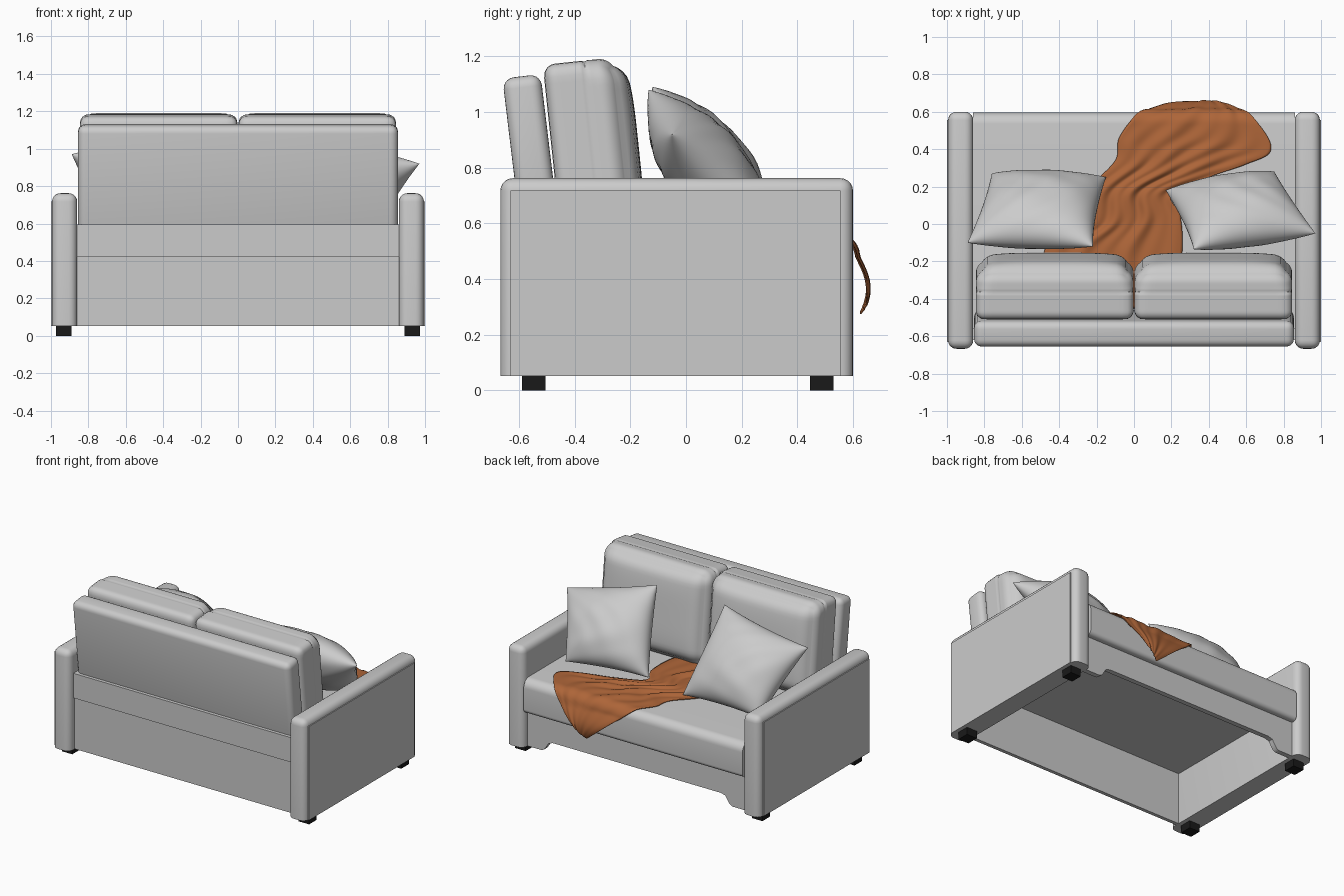
import bpy, bmesh, math
from mathutils import Vector, Matrix

if "Cube" in bpy.data.objects:
    bpy.data.objects.remove(bpy.data.objects["Cube"])


def finish(name, bm, mat=None, angle=40):
    bmesh.ops.recalc_face_normals(bm, faces=bm.faces)
    me = bpy.data.meshes.new(name)
    bm.to_mesh(me)
    bm.free()
    me.shade_smooth()
    me.set_sharp_from_angle(angle=math.radians(angle))
    ob = bpy.data.objects.new(name, me)
    bpy.context.collection.objects.link(ob)
    if mat:
        me.materials.append(mat)
    return ob


def material(name, col):
    m = bpy.data.materials.new(name)
    m.diffuse_color = col
    m.use_nodes = True
    m.node_tree.nodes["Principled BSDF"].inputs["Base Color"].default_value = m.diffuse_color
    return m


def box(name, lo, hi, bevel=0, keep_bottom=False, tilt=0, mat=None):
    lo, hi = Vector(lo), Vector(hi)
    bm = bmesh.new()
    bmesh.ops.create_cube(bm, size=1)
    bmesh.ops.scale(bm, vec=hi - lo, verts=bm.verts)
    if bevel:
        edges = [e for e in bm.edges
                 if not (keep_bottom and all(v.co.z < 0 for v in e.verts))]
        bmesh.ops.bevel(bm, geom=edges, offset=bevel, segments=5, profile=0.5, affect='EDGES')
    bmesh.ops.rotate(bm, matrix=Matrix.Rotation(tilt, 3, 'X'), verts=bm.verts)
    bmesh.ops.translate(bm, vec=(lo + hi) / 2, verts=bm.verts)
    return finish(name, bm, mat)


def extrude(name, pts, vec):
    bm = bmesh.new()
    f = bm.faces.new([bm.verts.new(p) for p in pts])
    r = bmesh.ops.extrude_face_region(bm, geom=[f])
    bmesh.ops.translate(bm, vec=vec, verts=[v for v in r['geom'] if isinstance(v, bmesh.types.BMVert)])
    return finish(name, bm)


def arc(cx, cy, r, a0, a1, n=7):
    return [(cx + r * math.cos(math.radians(a0 + (a1 - a0) * i / n)),
             cy + r * math.sin(math.radians(a0 + (a1 - a0) * i / n))) for i in range(n + 1)]


def cushion(name, centre, size, tilt, puff):
    # rounded box on a fine grid: puffed, softer front and a seam groove round the middle
    bm = bmesh.new()
    bmesh.ops.create_cube(bm, size=1)
    bmesh.ops.subdivide_edges(bm, edges=bm.edges[:], cuts=27, use_grid_fill=True)
    half = Vector(size) / 2
    for v in bm.verts:
        n = v.co * 2
        p = Vector([n[i] * half[i] for i in range(3)])
        rad = 0.045 + 0.055 * max(0, n.y) ** 0.5
        core = Vector([max(-half[i] + rad, min(half[i] - rad, p[i])) for i in range(3)])
        if (p - core).length > 1e-6:
            p = core + (p - core).normalized() * rad
        if n.y > 0:
            p.y += puff * n.y * (1 - n.x ** 4) * (1 - n.z ** 4)
        if abs(n.y - 0.1) < 0.04:
            p.x *= 0.99
            p.z *= 0.988
        v.co = p
    bmesh.ops.rotate(bm, matrix=Matrix.Rotation(tilt, 3, 'X'), verts=bm.verts)
    bmesh.ops.translate(bm, vec=centre, verts=bm.verts)
    return finish(name, bm, angle=60)


def pillow(name, corners, front, back, n=32):
    # corners: upper a, upper b, lower b, lower a
    a, b, c, d = map(Vector, corners)
    nor = (b - d).cross(a - c).normalized()
    if nor.y < 0:
        nor = -nor
    bm = bmesh.new()
    for side, t in ((1, front), (-1, back)):
        g = []
        for j in range(n + 1):
            row = []
            for i in range(n + 1):
                # cosine spacing gives a round edge
                u, v = -math.cos(math.pi * i / n), -math.cos(math.pi * j / n)
                q, w = u * (1 - 0.05 * (1 - v * v)), v * (1 - 0.05 * (1 - u * u))
                s, k = (q + 1) / 2, (w + 1) / 2
                p = a.lerp(b, s).lerp(d.lerp(c, s), k)
                m = max(0, (1 - u * u) * (1 - v * v))
                crease = 0.007 * m * math.sin(7 * u + 5 * v * v) * math.sin(6 * v - 3 * u)
                row.append(bm.verts.new(p + nor * side * (t * m ** 0.48 + crease)))
            g.append(row)
        for j in range(n):
            for i in range(n):
                bm.faces.new((g[j][i], g[j][i + 1], g[j + 1][i + 1], g[j + 1][i]))
    bmesh.ops.remove_doubles(bm, verts=bm.verts, dist=1e-5)
    return finish(name, bm, angle=80)


black = material("black", (0.01, 0.01, 0.01, 1))
rust = material("rust", (0.42, 0.13, 0.04, 1))

# arms with side panels, and feet
for s, side in ((-1, "left"), (1, "right")):
    def span(x0, x1):
        return sorted((s * x0, s * x1))
    x0, x1 = span(0.86, 0.994)
    box(side + "_arm", (x0, -0.667, 0.052), (x1, 0.6, 0.762), 0.045, True)
    x0, x1 = span(0.93, 1.0)
    box(side + "_arm_panel", (x0, -0.63, 0.052), (x1, 0.555, 0.718))
    x0, x1 = span(0.89, 0.972)
    for y, end in ((-0.59, "back"), (0.445, "front")):
        box(side + "_" + end + "_foot", (x0, y, 0), (x1, y + 0.085, 0.053), mat=black)

# back of the frame
box("back_panel", (-0.862, -0.605, 0.052), (0.862, -0.58, 0.5))
box("back_plate", (-0.864, -0.62, 0.42), (0.864, -0.56, 0.595))

# backrest and its two cushions
box("backrest", (-0.855, -0.626, 0.56), (0.855, -0.488, 1.13), 0.04, tilt=0.12)
for s, side in ((-1, "left"), (1, "right")):
    cushion(side + "_back_cushion", (s * 0.424, -0.341, 0.858), (0.842, 0.28, 0.655), 0.105, 0.032)

# seat with a rolled front edge
prof = [(-0.56, 0.54), (-0.56, 0.42), (0.5, 0.42), (0.5, 0.30)]
prof += arc(0.565, 0.33, 0.03, -90, 0) + arc(0.535, 0.48, 0.06, 0, 90)
extrude("seat", [(-0.86, y, z) for y, z in prof], (1.72, 0, 0))

# front panel with a cut-out at the floor
prof = [(-0.862, 0.43), (-0.862, 0.052), (-0.75, 0.052), (-0.73, 0.062), (-0.71, 0.09), (-0.695, 0.115), (-0.66, 0.125)]
prof += [(-x, z) for x, z in reversed(prof)]
extrude("front_panel", [(x, 0.515, z) for x, z in prof], (0, 0.035, 0))

# scatter pillows leaning on the back cushions
pillow("right_pillow", [(0.97, -0.05, 0.92), (0.32, -0.135, 1.08), (0.17, 0.18, 0.58), (0.75, 0.28, 0.58)], 0.155, 0.14)
pillow("left_pillow", [(-0.89, -0.1, 0.97), (-0.22, -0.12, 1.09), (-0.15, 0.25, 0.57), (-0.76, 0.27, 0.58)], 0.155, 0.14)

# throw blanket: left and right edges laid flat, then wrapped over the seat front
left = [(-0.12, -0.45), (-0.48, -0.17), (-0.27, 0.0), (-0.24, 0.18), (-0.1, 0.34), (-0.08, 0.46), (0.01, 0.58), (0.14, 0.68), (0.34, 0.84)]
right = [(0.15, -0.45), (0.25, -0.2), (0.25, 0.03), (0.2, 0.16), (0.4, 0.25), (0.60, 0.32), (0.73, 0.39), (0.67, 0.53), (0.43, 0.77)]


def spline(pts, t):
    i = min(int(t), len(pts) - 2)
    f = t - i
    p = [Vector(pts[max(0, min(len(pts) - 1, i + k))]) for k in (-1, 0, 1, 2)]
    return 0.5 * (2 * p[1] + (p[2] - p[0]) * f + (2 * p[0] - 5 * p[1] + 4 * p[2] - p[3]) * f * f
                  + (3 * p[1] - p[0] - 3 * p[2] + p[3]) * f ** 3)


bm = bmesh.new()
NU, NV, R, Y0 = 50, 90, 0.06, 0.54
grid = []
for j in range(NV + 1):
    t = j / NV * (len(left) - 1)
    l, r = spline(left, t), spline(right, t)
    calm = 1 - 0.75 * max(0, t - 5) / 3
    row = []
    for i in range(NU + 1):
        u = i / NU
        x, d = l.lerp(r, u)
        fold = 0.5 + calm * (0.28 * math.sin(20 * u + 2.2 * math.sin(1.3 * t)) + 0.22 * math.sin(37 * u - 1.7 * t))
        h = 0.006 + 0.024 * fold * (0.35 + 0.65 * math.sin(math.pi * u))
        a = max(0, min(math.pi / 2, (d - Y0) / R))
        y = min(d, Y0) + (R + h) * math.sin(a)
        z = 0.48 + (R + h) * math.cos(a)
        drop = max(0, d - Y0 - R * math.pi / 2)
        y += 0.04 * math.sin(min(1, drop / 0.2) * math.pi * 0.85)
        row.append(bm.verts.new((x, y, z - drop)))
    grid.append(row)
for j in range(NV):
    for i in range(NU):
        bm.faces.new((grid[j][i], grid[j][i + 1], grid[j + 1][i + 1], grid[j + 1][i]))
throw = finish("throw_blanket", bm, rust, 60)
sol = throw.modifiers.new("thickness", 'SOLIDIFY')
sol.thickness = 0.006
sol.offset = 0
